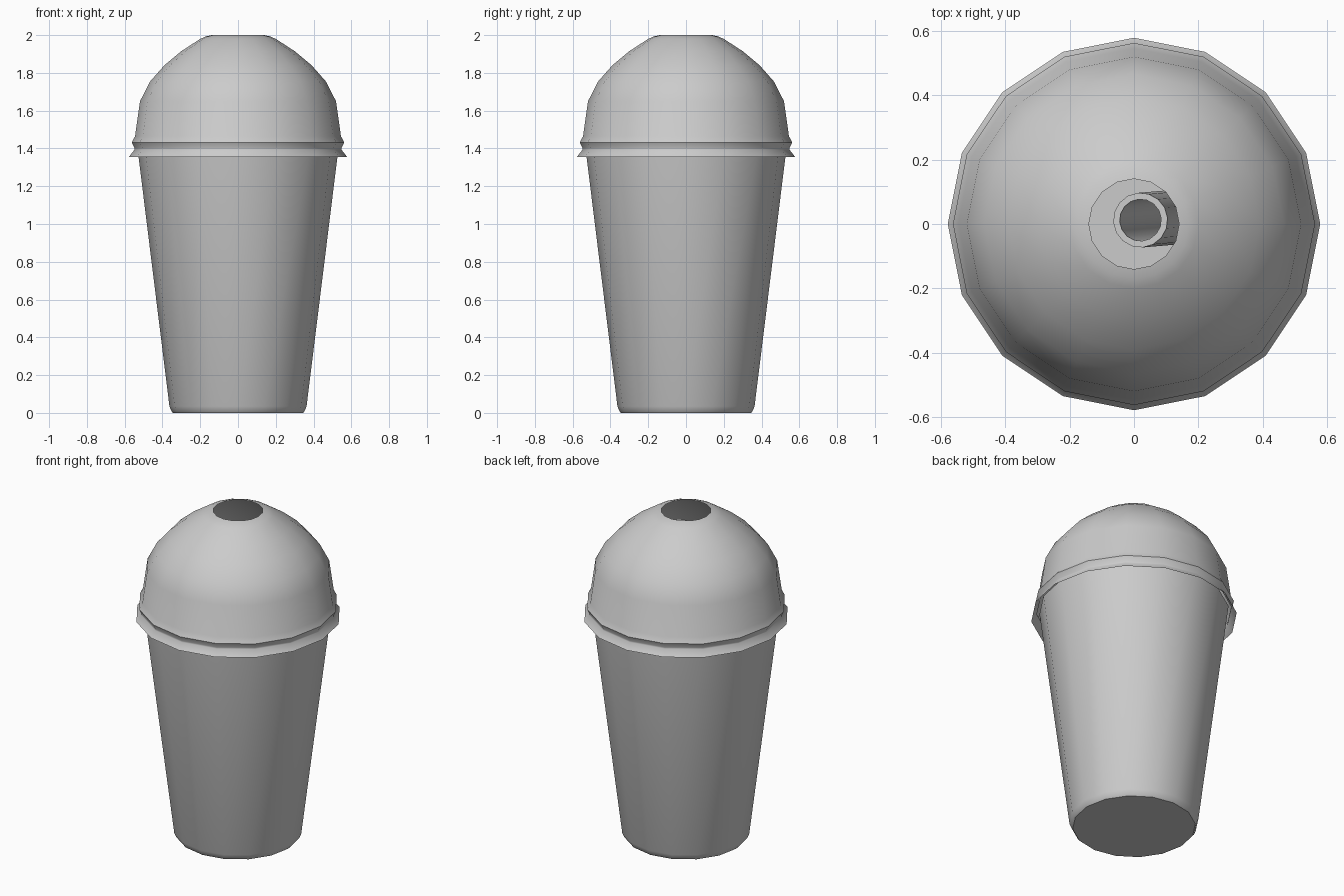
import bpy, bmesh, math
from mathutils import Vector

if "Cube" in bpy.data.objects:
    bpy.data.objects.remove(bpy.data.objects["Cube"])


def lathe(name, profile, sides=16, cap_first=False, closed=False, angle=40):
    """Revolve (radius, z) points, listed from bottom to top, around z."""
    bm = bmesh.new()
    rings = []
    for r, z in profile:
        rings.append([bm.verts.new((r * math.cos(2 * math.pi * i / sides),
                                    r * math.sin(2 * math.pi * i / sides), z))
                      for i in range(sides)])
    pairs = list(zip(rings, rings[1:]))
    if closed:
        pairs.append((rings[-1], rings[0]))
    for a, b in pairs:
        for i in range(sides):
            j = (i + 1) % sides
            bm.faces.new((a[i], a[j], b[j], b[i]))
    if cap_first:
        bm.faces.new(rings[0][::-1])
    mesh = bpy.data.meshes.new(name)
    bm.to_mesh(mesh)
    bm.free()
    obj = bpy.data.objects.new(name, mesh)
    bpy.context.collection.objects.link(obj)
    bpy.ops.object.select_all(action='DESELECT')
    obj.select_set(True)
    bpy.context.view_layer.objects.active = obj
    bpy.ops.object.shade_smooth_by_angle(angle=math.radians(angle))
    return obj


# tapered cup with a closed base
lathe("cup", [(0.345, 0), (0.352, 0.008), (0.363, 0.035), (0.527, 1.36), (0.532, 1.40)],
      cap_first=True)

# domed lid: flared skirt, rolled bead, dome and open straw hole
lathe("dome_lid", [(0.578, 1.355), (0.548, 1.393), (0.548, 1.402), (0.562, 1.432),
                   (0.545, 1.465), (0.519, 1.65), (0.465, 1.755), (0.39, 1.84),
                   (0.30, 1.915), (0.20, 1.98), (0.17, 1.993), (0.14, 2.0)])

# leaning straw inside, seen through the hole
top, foot = Vector((0.02, 0.012, 1.9)), Vector((0.23, 0.03, 0.1))
axis = top - foot
straw = lathe("straw", [(0.085, 0), (0.085, axis.length),
                        (0.065, axis.length), (0.065, 0)], sides=16, closed=True)
straw.location = foot
straw.rotation_euler = axis.to_track_quat('Z', 'Y').to_euler()
